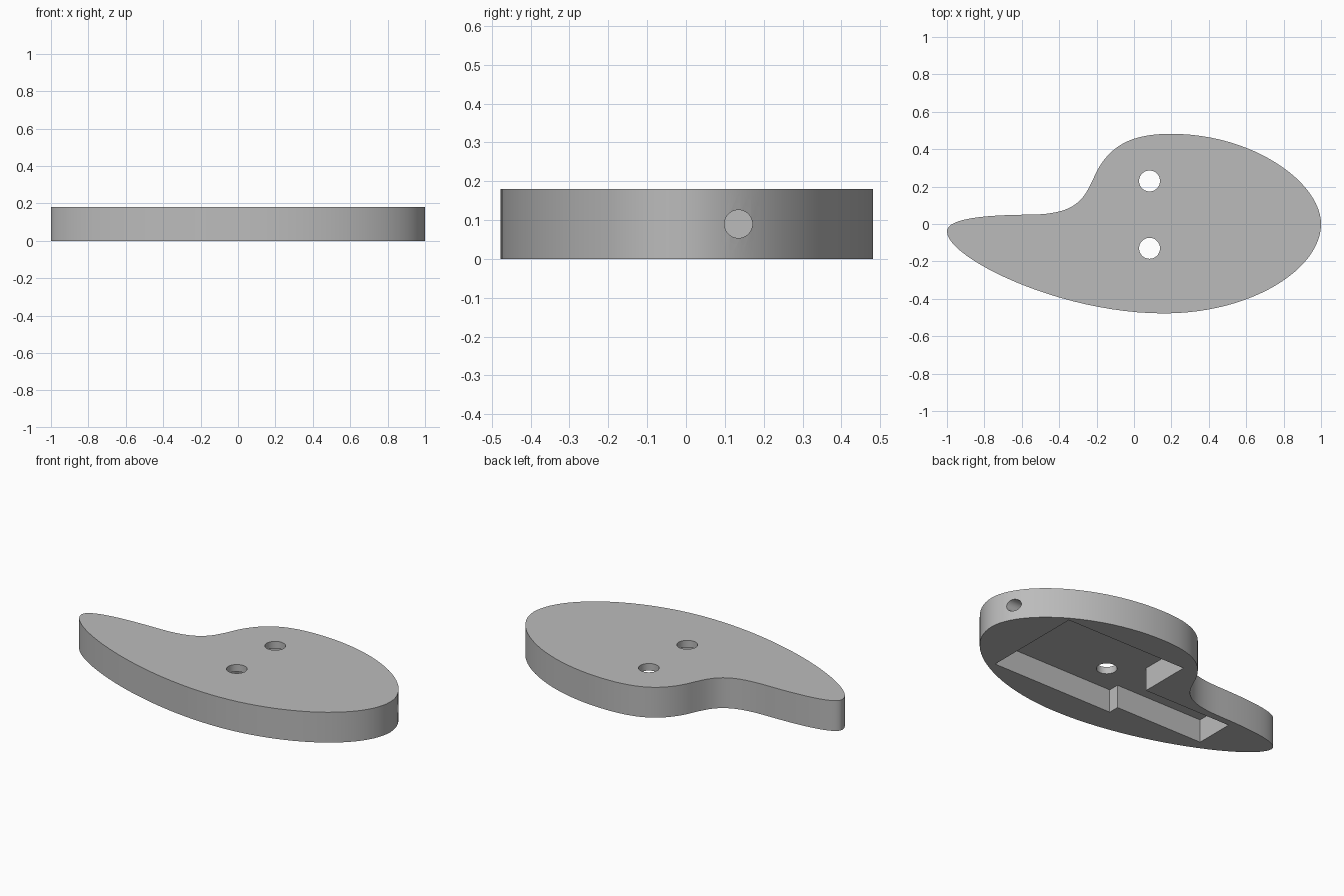
import bpy
import bmesh
import math
from mathutils import Vector
from mathutils.geometry import interpolate_bezier

if "Cube" in bpy.data.objects:
    bpy.data.objects.remove(bpy.data.objects["Cube"], do_unlink=True)

THICK = 0.18
CEILING = 0.138

grey = bpy.data.materials.new("plain_grey")
grey.use_nodes = True
grey.diffuse_color = (0.5, 0.5, 0.5, 1)
grey.node_tree.nodes["Principled BSDF"].inputs["Base Color"].default_value = (0.5, 0.5, 0.5, 1)


def prism(name, outline, z0, z1):
    """Extrude a closed outline from z0 up to z1."""
    bm = bmesh.new()
    base = bm.faces.new([bm.verts.new((x, y, z0)) for x, y in outline])
    top = bmesh.ops.extrude_face_region(bm, geom=[base])["geom"]
    bmesh.ops.translate(bm, vec=(0, 0, z1 - z0),
                        verts=[v for v in top if isinstance(v, bmesh.types.BMVert)])
    bmesh.ops.recalc_face_normals(bm, faces=bm.faces)
    mesh = bpy.data.meshes.new(name)
    bm.to_mesh(mesh)
    bm.free()
    mesh.materials.append(grey)
    obj = bpy.data.objects.new(name, mesh)
    bpy.context.collection.objects.link(obj)
    return obj


def drill(name, radius, length, location, rotation=(0, 0, 0)):
    bpy.ops.mesh.primitive_cylinder_add(vertices=48, radius=radius, depth=length,
                                        location=location, rotation=rotation)
    obj = bpy.context.object
    obj.name = name
    obj.data.materials.append(grey)
    return obj


# Teardrop outline: each row is a start point and its two handles
curve = [
    ((1, 0), (1, 0.22), (0.64, 0.482)),
    ((0.2, 0.482), (0, 0.482), (-0.12, 0.43)),
    ((-0.2, 0.28), (-0.265, 0.14), (-0.29, 0.052)),
    ((-0.56, 0.05), (-0.8, 0.048), (-1, 0.03)),
    ((-1, -0.04), (-1, -0.18), (-0.4, -0.478)),
    ((0.16, -0.478), (0.63, -0.478), (1, -0.24)),
]
outline = []
for i, (p, h1, h2) in enumerate(curve):
    end = curve[(i + 1) % len(curve)][0]
    pts = interpolate_bezier(Vector(p), Vector(h1), Vector(h2), Vector(end), 25)
    outline += [(v.x, v.y) for v in pts[:-1]]

body = prism("teardrop_body", outline, 0, THICK)

# Stepped pocket hollowed out of the underside
pocket = [(0.727, 0.322), (-0.077, 0.322), (-0.077, 0.008), (-0.657, 0.008),
          (-0.657, -0.23), (-0.077, -0.23), (-0.077, -0.295), (0.727, -0.295)]
cutters = [prism("pocket_cutter", pocket, -0.1, CEILING)]

# Two holes through the top and one through the rounded end
for y in (0.23, -0.13):
    cutters.append(drill("top_hole_cutter", 0.056, 0.2, (0.083, y, THICK)))
cutters.append(drill("end_hole_cutter", 0.036, 0.5, (0.9, 0.135, THICK / 2),
                     (0, math.pi / 2, 0)))

bpy.ops.object.select_all(action="DESELECT")
bpy.context.view_layer.objects.active = body
body.select_set(True)
for cutter in cutters:
    mod = body.modifiers.new("cut", "BOOLEAN")
    mod.operation = "DIFFERENCE"
    mod.solver = "EXACT"
    mod.object = cutter
    bpy.ops.object.modifier_apply(modifier=mod.name)
    bpy.data.objects.remove(cutter, do_unlink=True)

bpy.ops.object.shade_smooth_by_angle(angle=math.radians(30))
